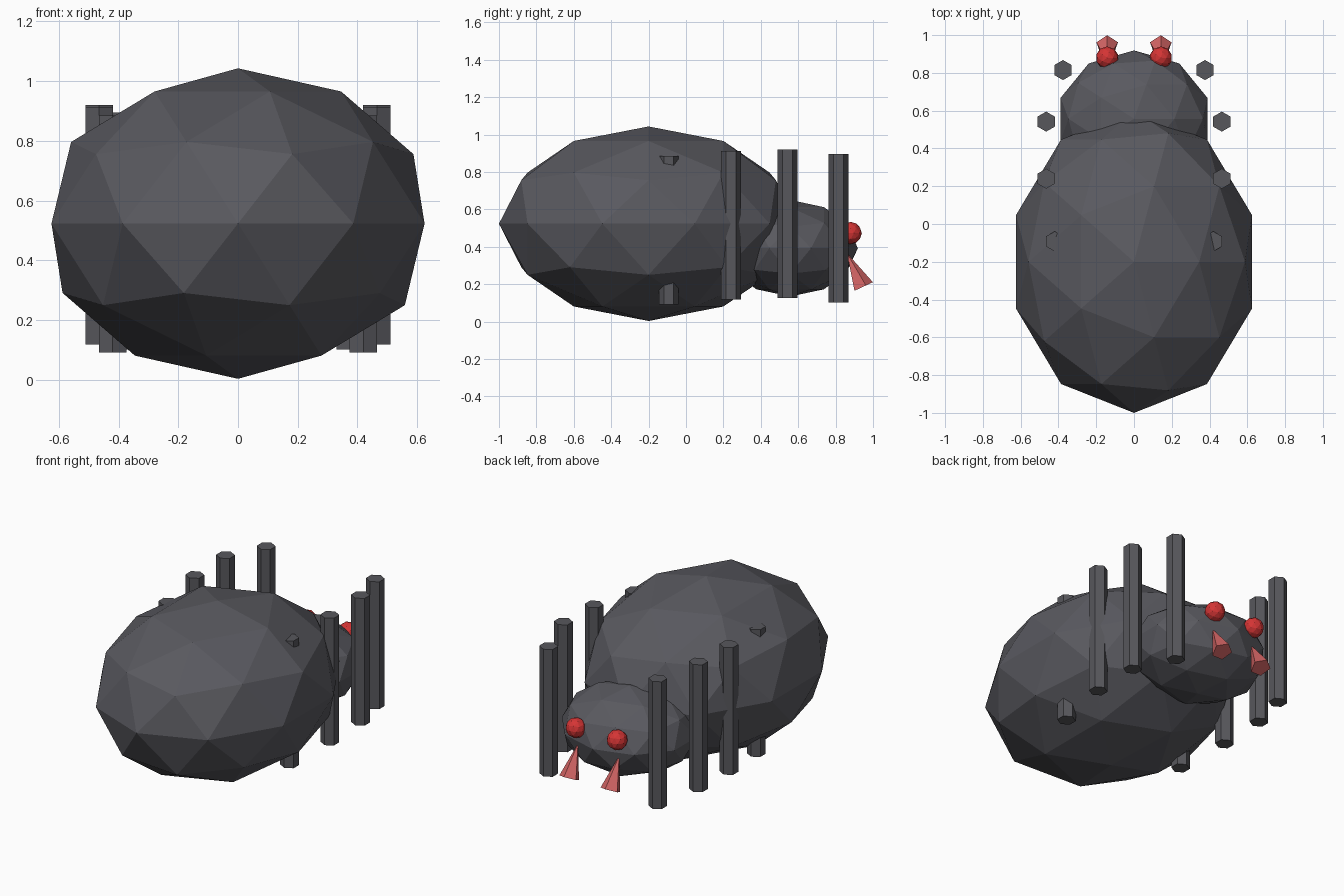
import bpy
import math

if "Cube" in bpy.data.objects:
    bpy.data.objects.remove(bpy.data.objects["Cube"])


def material(name, rgb):
    m = bpy.data.materials.new(name)
    m.diffuse_color = (*rgb, 1.0)
    m.use_nodes = True
    m.node_tree.nodes["Principled BSDF"].inputs["Base Color"].default_value = m.diffuse_color
    return m


BODY = material("charcoal", (0.10, 0.10, 0.115))
LEG = material("dark grey", (0.095, 0.095, 0.107))
EYE = material("bright red", (0.66, 0.035, 0.035))
FANG = material("pale red", (0.66, 0.13, 0.13))


def finish(name, mat):
    ob = bpy.context.object
    ob.name = name
    ob.data.materials.append(mat)
    return ob


def faceted_ball(name, loc, radii, mat):
    bpy.ops.mesh.primitive_ico_sphere_add(subdivisions=2, radius=1, location=loc)
    ob = finish(name, mat)
    ob.scale = radii
    return ob


# Body
faceted_ball("abdomen", (0, -0.2, 0.523), (0.657, 0.8, 0.52), BODY)
faceted_ball("head", (0, 0.557, 0.392), (0.408, 0.362, 0.258), BODY)

# Leg pairs: x, y, centre height
LEGS = [(0.376, 0.815, 0.498), (0.465, 0.542, 0.523),
        (0.465, 0.24, 0.515), (0.42, -0.092, 0.488)]

for side, label in ((-1, "left"), (1, "right")):
    # Upright six-sided legs
    for i, (x, y, z) in enumerate(LEGS, 1):
        bpy.ops.mesh.primitive_cylinder_add(
            vertices=6, radius=0.053, depth=0.793, location=(side * x, y, z))
        finish(f"leg_{i}_{label}", LEG)

    # Eyes
    faceted_ball(f"eye_{label}", (side * 0.142, 0.88, 0.473), (0.06,) * 3, EYE)

    # Fangs: wide end forward and down, tip sunk into the head
    tilt, length = math.radians(25), 0.2
    bpy.ops.mesh.primitive_cone_add(
        vertices=5, radius1=0.06, radius2=0, depth=length,
        location=(side * 0.142, 0.945 - math.sin(tilt) * length / 2,
                  0.185 + math.cos(tilt) * length / 2),
        rotation=(tilt, 0, 0))
    finish(f"fang_{label}", FANG)
